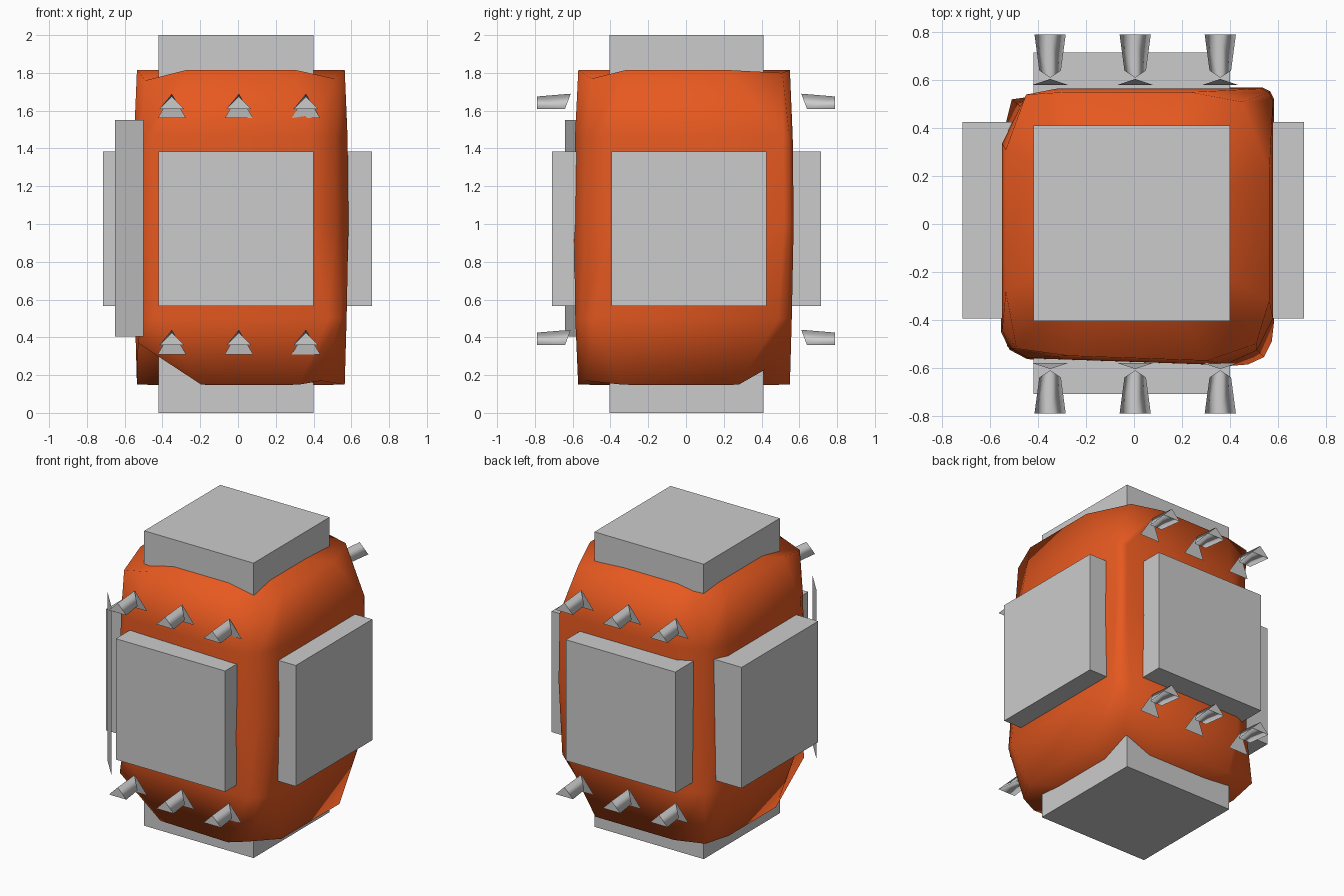
import bpy, bmesh, math
from mathutils import Vector

cube = bpy.data.objects.get("Cube")
if cube:
    bpy.data.objects.remove(cube)


def material(name, rgb):
    m = bpy.data.materials.new(name)
    m.use_nodes = True
    m.diffuse_color = (*rgb, 1)
    m.node_tree.nodes["Principled BSDF"].inputs["Base Color"].default_value = (*rgb, 1)
    return m


orange = material("orange", (0.84, 0.105, 0.015))
grey = material("grey", (0.6, 0.6, 0.6))


def finish(bm, name, mat):
    bmesh.ops.recalc_face_normals(bm, faces=bm.faces)
    me = bpy.data.meshes.new(name)
    bm.to_mesh(me)
    bm.free()
    me.materials.append(mat)
    ob = bpy.data.objects.new(name, me)
    bpy.context.collection.objects.link(ob)
    return ob


def loft(bm, rings):
    loops = [[bm.verts.new(p) for p in ring] for ring in rings]
    n = len(loops[0])
    for a, b in zip(loops, loops[1:]):
        for i in range(n):
            j = (i + 1) % n
            bm.faces.new((a[i], a[j], b[j], b[i]))
    return loops


# Bulging, slightly battered body: each corner has its own cuts and end points
# (x sign, y sign): (bottom cut, low cut, mid cut, top cut), bottom corner, top corner
CORNERS = {
    (1, 1): ((0.27, 0.07, 0.05, 0.33), (0.43, 0.42, 0.23), (0.45, 0.51, 1.80)),
    (-1, 1): ((0.24, 0.18, 0.23, 0.24), (-0.51, 0.52, 0.17), (-0.45, 0.54, 1.79)),
    (-1, -1): ((0.34, 0.11, 0.11, 0.26), (-0.53, -0.51, 0.37), (-0.49, -0.52, 1.76)),
    (1, -1): ((0.24, 0.10, 0.20, 0.26), (0.44, -0.53, 0.17), (0.51, -0.50, 1.77)),
}


def body_ring(z, half, level):
    ring = []
    for (sx, sy), (cuts, low, high) in CORNERS.items():
        c = cuts[level]
        m = half - 0.33 * c
        pts = [(half, half - c), (m, m), (half - c, half)]
        # the front leans a little further out on one side
        pts = [(sx * x + 0.015, sy * y - (0.035 * sx * x + 0.01 if sy < 0 else 0), z)
               for x, y in pts]
        if level == 0:
            pts[1] = low
        elif level == 3:
            pts[1] = high
        if sx * sy < 0:
            pts.reverse()
        ring += pts
    return ring


bm = bmesh.new()
loops = loft(bm, [body_ring(*r) for r in (
    (0.15, 0.55, 0), (0.50, 0.56, 1), (1.0, 0.57, 2), (1.46, 0.565, 2), (1.815, 0.55, 3))])
for loop, z in ((loops[0], 0.14), (loops[-1], 1.82)):
    mid = bm.verts.new((0, 0, z))
    for i in range(len(loop)):
        bm.faces.new((loop[i], loop[(i + 1) % len(loop)], mid))
body = finish(bm, "body", orange)
bpy.ops.object.select_all(action="DESELECT")
body.select_set(True)
bpy.context.view_layer.objects.active = body
bpy.ops.object.shade_smooth_by_angle(angle=math.radians(120))


# Square plates on all six sides
def box(name, lo, hi):
    bm = bmesh.new()
    bmesh.ops.create_cube(bm, size=1)
    lo, hi = Vector(lo), Vector(hi)
    for v in bm.verts:
        v.co = (lo + hi) / 2 + v.co * (hi - lo)
    return finish(bm, name, grey)


box("front_plate", (-0.42, -0.71, 0.565), (0.40, -0.45, 1.385))
box("back_plate", (-0.42, 0.45, 0.565), (0.40, 0.715, 1.385))
box("left_plate", (0.45, -0.395, 0.565), (0.71, 0.425, 1.385))
box("right_plate", (-0.715, -0.395, 0.565), (-0.45, 0.425, 1.385))
box("top_plate", (-0.42, -0.405, 1.65), (0.40, 0.41, 2))
box("bottom_plate", (-0.42, -0.405, 0), (0.40, 0.41, 0.35))

# Paper-thin corner sheet
bm = bmesh.new()
bm.faces.new([bm.verts.new(p) for p in (
    (-0.65, -0.47, 0.405), (-0.5, -0.64, 0.405), (-0.5, -0.64, 1.55), (-0.65, -0.47, 1.55))])
finish(bm, "corner_sheet", grey)


# Tapered gabled studs with a triangular fin where they meet the body
def stud(name, x, z, side):
    bm = bmesh.new()
    outer = [(-0.065, 0.79, 0.05), (0, 0.79, 0.115), (0.065, 0.79, 0.05)]
    inner = [(-0.045, 0.64, 0.05), (0, 0.61, 0.13), (0.045, 0.64, 0.05)]

    def place(p):
        return (x + p[0], side * p[1], z + p[2])

    a, b = loft(bm, [[place(p) for p in r] for r in (outer, inner)])
    bm.faces.new(a)
    bm.faces.new(b)
    # rounded along the length, sharp around both ends
    for f in bm.faces:
        f.smooth = True
    for e in bm.edges:
        e.smooth = any(v in a for v in e.verts) and any(v in b for v in e.verts)
    finish(bm, name, grey)
    bm = bmesh.new()
    bm.faces.new([bm.verts.new(place(p)) for p in (
        (-0.075, 0.58, 0), (0.075, 0.58, 0), (0, 0.605, 0.13))])
    finish(bm, name + "_fin", grey)


for side, face in ((-1, "front"), (1, "back")):
    for z, row in ((1.56, "upper"), (0.31, "lower")):
        for x, col in ((-0.35, "right"), (0.005, "middle"), (0.36, "left")):
            stud(f"{face}_{row}_{col}_stud", x, z, side)
